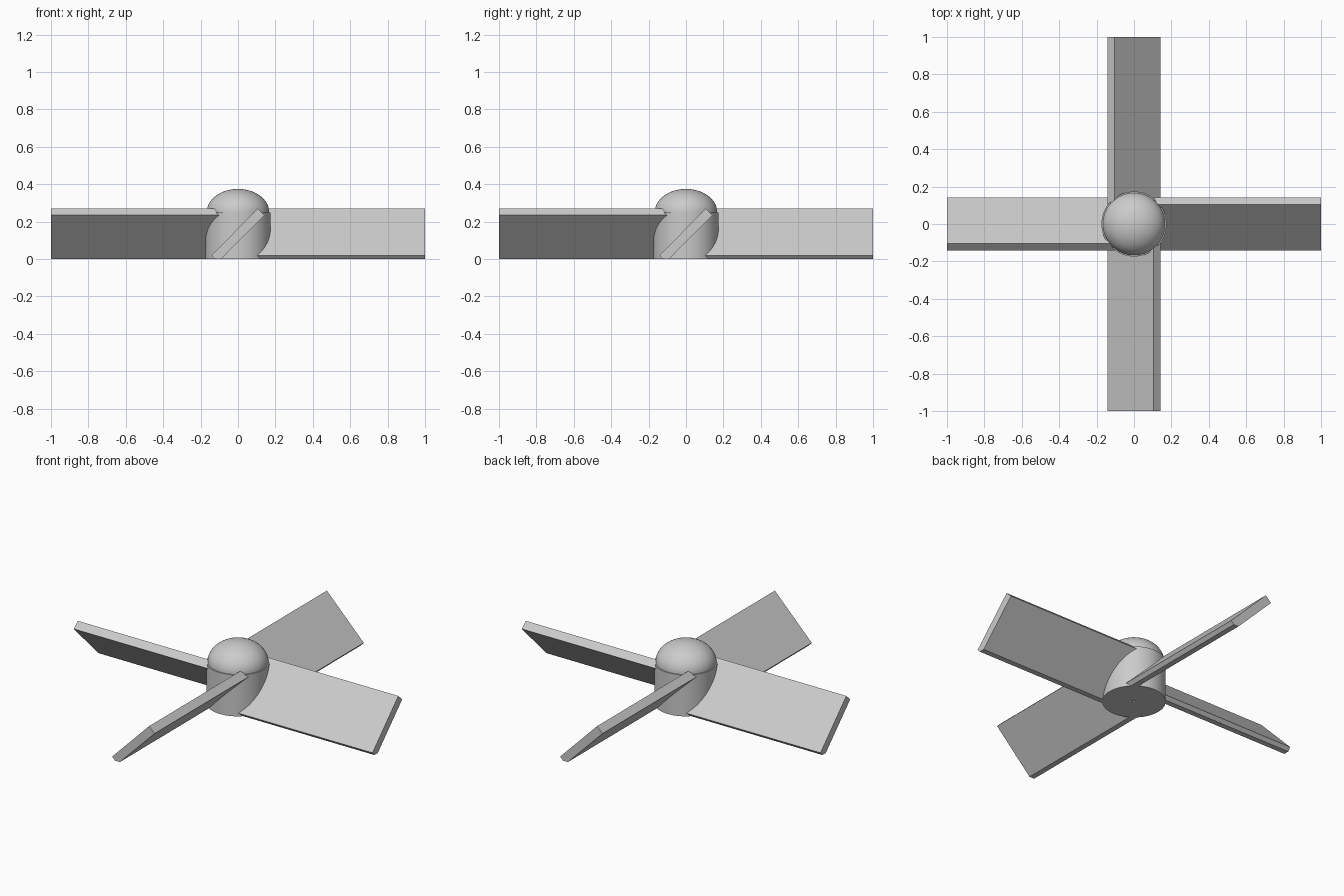
import bpy
import bmesh
import math
from mathutils import Matrix

cube = bpy.data.objects.get("Cube")
if cube:
    bpy.data.objects.remove(cube, do_unlink=True)

grey = bpy.data.materials.new("light grey")
grey.use_nodes = True
COLOUR = (0.6, 0.6, 0.6, 1)
grey.diffuse_color = COLOUR
grey.node_tree.nodes["Principled BSDF"].inputs["Base Color"].default_value = COLOUR


def add_object(name, bm):
    bmesh.ops.recalc_face_normals(bm, faces=bm.faces)
    mesh = bpy.data.meshes.new(name)
    bm.to_mesh(mesh)
    bm.free()
    mesh.materials.append(grey)
    obj = bpy.data.objects.new(name, mesh)
    bpy.context.collection.objects.link(obj)
    return obj


def lathe(name, profile, steps=64):
    bm = bmesh.new()
    verts = [bm.verts.new((r, 0, z)) for r, z in profile]
    edges = [bm.edges.new(pair) for pair in zip(verts, verts[1:])]
    bmesh.ops.spin(bm, geom=verts + edges, cent=(0, 0, 0), axis=(0, 0, 1),
                   angle=math.tau, steps=steps)
    bmesh.ops.remove_doubles(bm, verts=bm.verts, dist=0.0001)
    obj = add_object(name, bm)
    bpy.ops.object.select_all(action="DESELECT")
    obj.select_set(True)
    bpy.context.view_layer.objects.active = obj
    bpy.ops.object.shade_smooth_by_angle(angle=math.radians(35))
    return obj


# Cylindrical hub with a small shaft hole underneath
HUB_TOP = 0.25
lathe("hub", [(0, 0.1), (0.008, 0.1), (0.008, 0), (0.174, 0),
              (0.174, HUB_TOP), (0, HUB_TOP)])

# Flattened dome cap, set slightly in from the hub rim
quarter = [math.pi / 2 * i / 16 for i in range(17)]
lathe("dome_cap", [(0.167 * math.cos(a), HUB_TOP + 0.125 * math.sin(a))
                   for a in quarter])

# Pitched blades, trimmed flat at the bottom
section = [(0.105, 0.27), (0.142, 0.235), (-0.091, 0),
           (-0.124, 0), (-0.142, 0.02)]
for i, side in enumerate(("front", "left", "back", "right")):
    bm = bmesh.new()
    face = bm.faces.new([bm.verts.new((x, -1, z)) for x, z in section])
    result = bmesh.ops.extrude_face_region(bm, geom=[face], use_keep_orig=True)
    inner = [v for v in result["geom"] if isinstance(v, bmesh.types.BMVert)]
    bmesh.ops.translate(bm, verts=inner, vec=(0, 0.95, 0))
    bm.transform(Matrix.Rotation(i * math.pi / 2, 4, "Z"))
    add_object("blade_" + side, bm)
